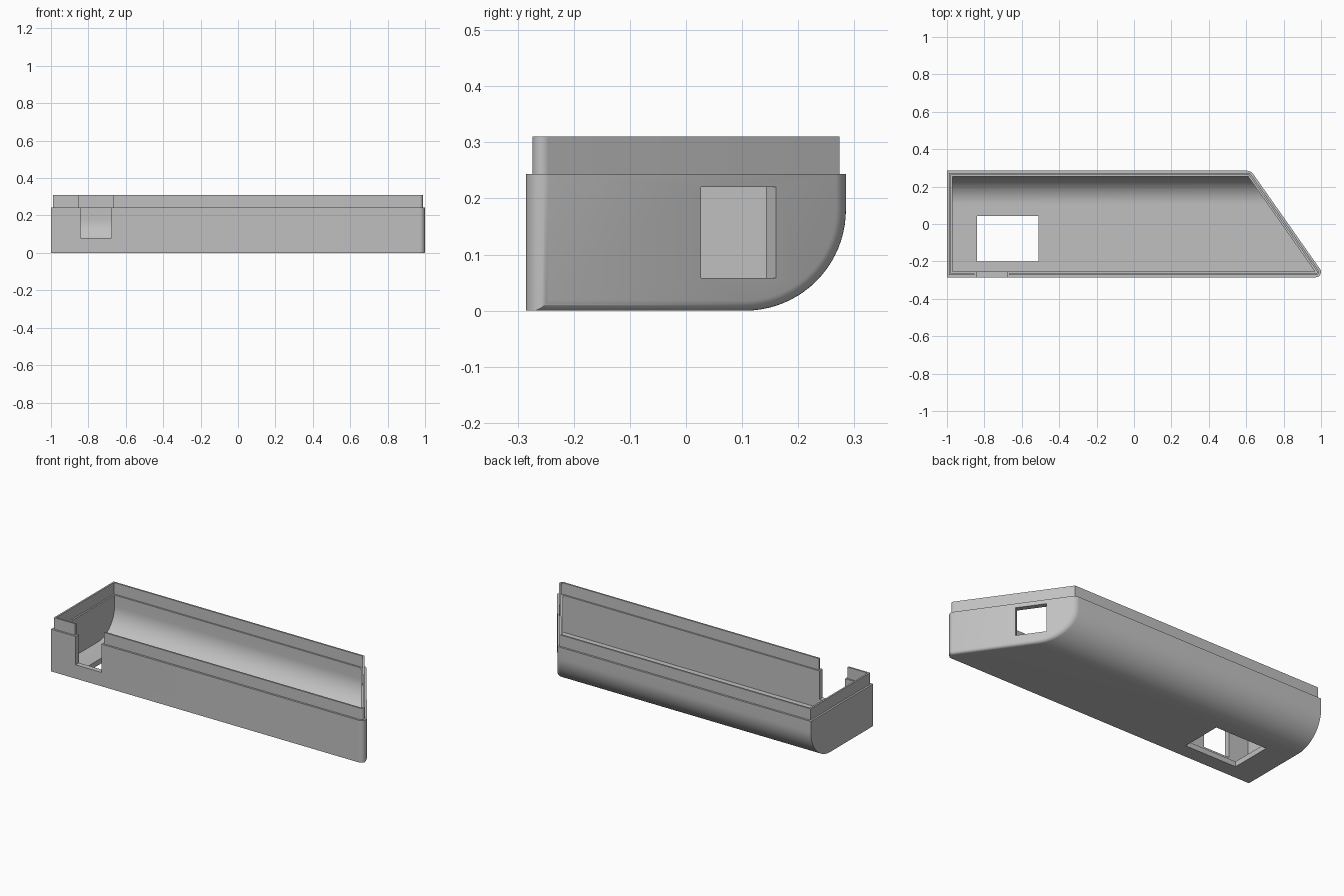
import bpy, bmesh, math
from mathutils import Matrix, Vector

if "Cube" in bpy.data.objects:
    bpy.data.objects.remove(bpy.data.objects["Cube"])

HALF_W = 0.285      # half depth of the tray
RIM_Z, TOP_Z = 0.244, 0.31
ARC_R = 0.18        # rounded lower back edge
TIP_R = 0.029       # rounded acute corner
WALL = 0.03
SLOPE = 0.703       # x change per unit y on the slanted end
BACK_X = 0.625
NX = 1 / math.hypot(1, SLOPE)
NORMAL = Vector((NX, NX * SLOPE))


def slant_x(y, depth=0.0):
    return BACK_X + SLOPE * (HALF_W - y) - depth / NX


def make_object(name, bm):
    bmesh.ops.recalc_face_normals(bm, faces=bm.faces[:])
    mesh = bpy.data.meshes.new(name)
    bm.to_mesh(mesh)
    bm.free()
    ob = bpy.data.objects.new(name, mesh)
    bpy.context.collection.objects.link(ob)
    return ob


def loft(name, rings):
    bm = bmesh.new()
    loops = [[bm.verts.new(p) for p in ring] for ring in rings]
    for a, b in zip(loops, loops[1:]):
        for i in range(len(a)):
            j = (i + 1) % len(a)
            bm.faces.new((a[i], a[j], b[j], b[i]))
    bm.faces.new(loops[0])
    bm.faces.new(loops[-1])
    return make_object(name, bm)


def prism(name, plan, z0, z1):
    return loft(name, [[(x, y, z) for x, y in plan] for z in (z0, z1)])


def box(name, x0, x1, y0, y1, z0, z1):
    return prism(name, [(x0, y0), (x1, y0), (x1, y1), (x0, y1)], z0, z1)


def profile(front, inset, top):
    """Side section with a rounded lower back edge."""
    cy, r = HALF_W - ARC_R, ARC_R - inset
    pts = [(-front, inset)]
    for k in range(21):
        a = math.radians(90 * k / 20)
        pts.append((cy + r * math.sin(a), ARC_R - r * math.cos(a)))
    return pts + [(HALF_W - inset, top), (-front, top)]


def tip_arc(r, n=10):
    """Plan arc from the front face round to the slanted face."""
    c = Vector((1 - TIP_R, -HALF_W + TIP_R))
    a0, a1 = -math.pi / 2, math.atan2(NORMAL.y, NORMAL.x)
    return [(c.x + r * math.cos(a0 + (a1 - a0) * k / n),
             c.y + r * math.sin(a0 + (a1 - a0) * k / n)) for k in range(n + 1)]


def boolean(target, tool, operation):
    mod = target.modifiers.new(tool.name, 'BOOLEAN')
    mod.operation, mod.solver, mod.object = operation, 'EXACT', tool
    bpy.context.view_layer.objects.active = target
    bpy.ops.object.modifier_apply(modifier=mod.name)
    bpy.data.objects.remove(tool, do_unlink=True)


# Outer body, with a small fillet round the slanted end
sections = [[(-1, y, z) for y, z in profile(HALF_W, 0, RIM_Z)]]
fillet = 0.018
for k in range(7):
    a = math.radians(15 * k)
    inset, depth = fillet * (1 - math.cos(a)), fillet * (1 - math.sin(a))
    sections.append([(slant_x(y, depth), y, z) for y, z in profile(HALF_W, inset, RIM_Z)])
shell = loft("tray_shell", sections)

# Round the acute upright corner
arc = tip_arc(TIP_R)
end = Vector(arc[-1]) + NORMAL * 0.03
corner = arc + [tuple(end), (1.1, -0.32), (arc[0][0], -0.32)]
boolean(shell, prism("corner_cutter", corner, -0.1, 0.5), 'DIFFERENCE')

# Raised lip around the rim
d = 0.011
lip_plan = ([(-1 + d, -HALF_W + d)] + tip_arc(TIP_R - d)
            + [(slant_x(HALF_W - d, d), HALF_W - d), (-1 + d, HALF_W - d)])
boolean(shell, prism("lip", lip_plan, 0.2, TOP_Z), 'UNION')

# Hollow interior, slightly wider inside the lip
section = profile(HALF_W - WALL, WALL, 0.4)
boolean(shell, loft("cavity", [[(-1 + WALL, y, z) for y, z in section],
                               [(slant_x(y, WALL), y, z) for y, z in section]]), 'DIFFERENCE')
d = 0.021
inner = [(-1 + d, -HALF_W + d), (slant_x(-HALF_W + d, d), -HALF_W + d),
         (slant_x(HALF_W - d, d), HALF_W - d), (-1 + d, HALF_W - d)]
# keep the lip closed at the acute corner
inner[1:2] = tip_arc(TIP_R - d, 4)
boolean(shell, prism("lip_cavity", inner, RIM_Z, 0.4), 'DIFFERENCE')

# Floor opening, front notch and its wider gap in the lip
boolean(shell, box("floor_hole", -0.84, -0.51, -0.20, 0.042, -0.1, 0.06), 'DIFFERENCE')
boolean(shell, box("front_notch", -0.842, -0.677, -0.4, -0.24, 0.08, 0.5), 'DIFFERENCE')
boolean(shell, box("lip_gap", -0.852, -0.667, -0.4, -0.24, RIM_Z, 0.5), 'DIFFERENCE')

# Window square through the slanted wall
y0, y1 = 0.027, 0.16
plan = []
for y, off in ((y0, 0.05), (y1, 0.05), (y1, -0.08), (y0, -0.08)):
    p = Vector((slant_x(y), y)) + NORMAL * off
    plan.append((p.x, p.y))
boolean(shell, prism("end_window", plan, 0.058, 0.22), 'DIFFERENCE')

# Colour and shading
grey = bpy.data.materials.new("mid_grey")
grey.diffuse_color = (0.53, 0.53, 0.53, 1)
grey.use_nodes = True
grey.node_tree.nodes["Principled BSDF"].inputs["Base Color"].default_value = grey.diffuse_color
shell.data.materials.clear()
shell.data.materials.append(grey)
for poly in shell.data.polygons:
    poly.material_index = 0
bpy.ops.object.select_all(action='DESELECT')
shell.select_set(True)
bpy.context.view_layer.objects.active = shell
bpy.ops.object.shade_smooth_by_angle(angle=math.radians(30))
